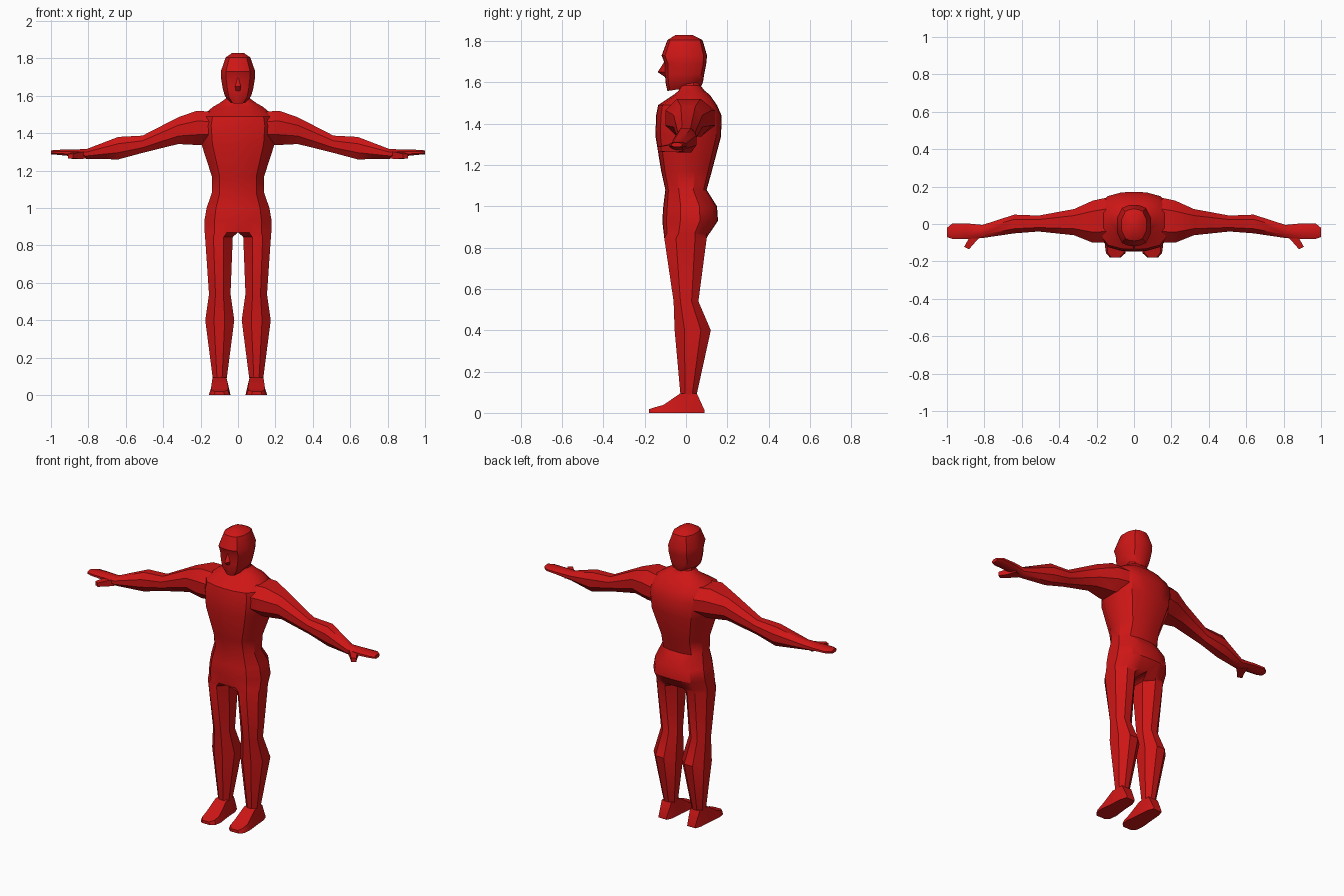
import bpy, bmesh, math

if "Cube" in bpy.data.objects:
    bpy.data.objects.remove(bpy.data.objects["Cube"])

red = bpy.data.materials.new("red")
red.diffuse_color = (0.62, 0.008, 0.008, 1)
red.use_nodes = True
red.node_tree.nodes["Principled BSDF"].inputs["Base Color"].default_value = red.diffuse_color


def loft(name, rings, cap_start=True, cap_end=True):
    """Skin closed rings, open the mid-plane, and mirror across x."""
    bm = bmesh.new()
    vs = [[bm.verts.new(p) for p in r] for r in rings]
    n = len(vs[0])
    for a, b in zip(vs, vs[1:]):
        for i in range(n):
            j = (i + 1) % n
            bm.faces.new((a[i], a[j], b[j], b[i]))
    if cap_start:
        bm.faces.new(vs[0])
    if cap_end:
        bm.faces.new(vs[-1])
    mid = [f for f in bm.faces if all(abs(v.co.x) < 1e-5 for v in f.verts)]
    bmesh.ops.delete(bm, geom=mid, context='FACES')
    bmesh.ops.recalc_face_normals(bm, faces=bm.faces)
    me = bpy.data.meshes.new(name)
    bm.to_mesh(me)
    bm.free()
    me.materials.append(red)
    ob = bpy.data.objects.new(name, me)
    bpy.context.collection.objects.link(ob)
    ob.modifiers.new("mirror", 'MIRROR')
    bpy.ops.object.select_all(action='DESELECT')
    ob.select_set(True)
    bpy.context.view_layer.objects.active = ob
    bpy.ops.object.shade_smooth_by_angle(angle=math.radians(35))
    return ob


def level(z, xi, xo, yf, yb, tilt=0.0):
    """Horizontal half-section; becomes a closed leg section once xi > 0."""
    fac = (0.45, 1, 1, 0.45) if xi > 0 else (1, 0.98, 0.85, 0.35)
    m = (yf + yb) / 2
    xs = [xi + (xo - xi) * t for t in (0, 0.33, 0.7, 1)]
    front = [(x, m + (yf - m) * f) for x, f in zip(xs, fac)]
    back = [(x, m + (yb - m) * f) for x, f in zip(xs, fac)]
    return [(x, y, z + tilt * y) for x, y in front + back[::-1]]


def arm_ring(x, y0, y1, z0, z1):
    """Eight-sided section across an arm."""
    my, mz, hy, hz = (y0 + y1) / 2, (z0 + z1) / 2, (y1 - y0) / 2, (z1 - z0) / 2
    shape = ((1, .4), (.5, 1), (-.5, 1), (-1, .4), (-1, -.4), (-.5, -1), (.5, -1), (1, -.4))
    return [(x, my + hy * a, mz + hz * b) for a, b in shape]


# Neck, torso and legs
loft("body", [level(*r) for r in (
    (1.64, 0, .058, -.03, .065),
    (1.585, 0, .065, -.03, .07),
    (1.56, 0, .10, -.035, .09),
    (1.54, 0, .135, -.06, .115),
    (1.49, 0, .195, -.135, .15),
    (1.44, 0, .205, -.145, .172),
    (1.34, 0, .195, -.148, .17),
    (1.17, 0, .14, -.12, .125),
    (1.08, 0, .14, -.10, .10),
    (1.00, 0, .168, -.11, .15),
    (.93, 0, .18, -.115, .155),
    (.87, 0, .178, -.108, .115),
    (.845, .028, .176, -.105, .10),
    (.54, .04, .155, -.06, .06),
    (.40, .02, .175, -.055, .12),
    (.09, .06, .135, -.027, .052))], cap_start=False, cap_end=False)

# Head
loft("head", [level(*r) for r in (
    (1.83, 0, .03, -.05, .03),
    (1.805, 0, .066, -.09, .08),
    (1.73, 0, .092, -.118, .102),
    (1.69, 0, .09, -.102, .098),
    (1.64, 0, .082, -.102, .088),
    (1.60, 0, .07, -.098, .083, .06),
    (1.572, 0, .042, -.09, .075, .15))])

# Nose
loft("nose", [[(0, y, z), (w, -.095, z), (0, -.09, z)] for y, z, w in
              ((-.105, 1.70, .008), (-.137, 1.65, .018), (-.10, 1.625, .014))])

# Arms and flat hands
loft("arm", [arm_ring(*r) for r in (
    (.15, -.10, .14, 1.34, 1.515),
    (.22, -.10, .125, 1.337, 1.52),
    (.32, -.06, .08, 1.342, 1.485),
    (.51, -.04, .045, 1.295, 1.387),
    (.64, -.05, .05, 1.26, 1.38),
    (.81, -.075, -.005, 1.263, 1.315),
    (.89, -.08, .003, 1.277, 1.313),
    (.97, -.08, .003, 1.285, 1.311),
    (1.0, -.07, -.02, 1.287, 1.308))], cap_start=False)

# Thumbs
loft("thumb", [[(x - w, y, z0), (x + w, y + w, z0), (x + w, y + w, z1), (x - w, y, z1)]
               for x, y, w, z0, z1 in ((.83, -.05, .03, 1.265, 1.305),
                                       (.865, -.095, .018, 1.262, 1.298),
                                       (.895, -.135, .013, 1.266, 1.29))])

# Feet
loft("foot", [[(xi, y, 0), (xo, y, 0), (xo - c, y, top), (xi + c, y, top)]
              for y, xi, xo, top, c in ((.09, .07, .13, .012, .003),
                                        (.052, .055, .142, .095, .01),
                                        (-.027, .05, .148, .095, .012),
                                        (-.11, .04, .156, .038, .012),
                                        (-.155, .045, .15, .026, .01),
                                        (-.178, .07, .13, .018, .008))])
